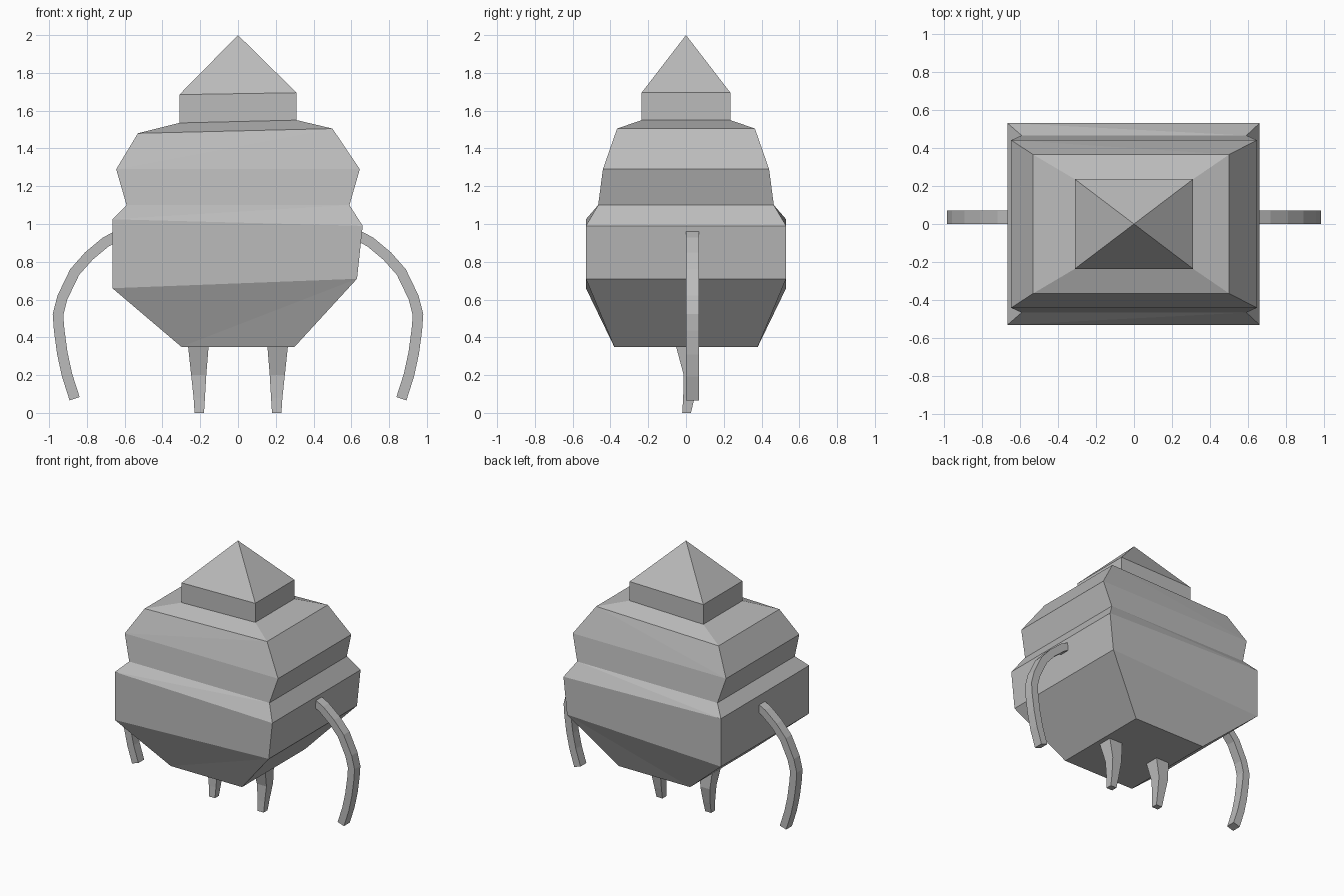
import bpy, bmesh
from mathutils import Vector

cube = bpy.data.objects.get("Cube")
if cube:
    bpy.data.objects.remove(cube, do_unlink=True)

GREY = (0.5, 0.5, 0.5, 1)
grey = bpy.data.materials.new("plain grey")
grey.use_nodes = True
grey.diffuse_color = GREY
grey.node_tree.nodes["Principled BSDF"].inputs["Base Color"].default_value = GREY


def loft(name, rings, apex=None):
    """Skin a stack of four-sided rings, closing the top with a cap or a point."""
    bm = bmesh.new()
    loops = [[bm.verts.new(p) for p in ring] for ring in rings]
    bm.faces.new(loops[0])
    for low, high in zip(loops, loops[1:]):
        for i in range(4):
            j = (i + 1) % 4
            # Fold the twisted front and back panels from low -x to high +x
            if i == 2:
                bm.faces.new((low[i], low[j], high[i]))
                bm.faces.new((low[j], high[j], high[i]))
            else:
                bm.faces.new((low[i], low[j], high[j]))
                bm.faces.new((low[i], high[j], high[i]))
    if apex:
        tip = bm.verts.new(apex)
        for i in range(4):
            bm.faces.new((loops[-1][i], loops[-1][(i + 1) % 4], tip))
    else:
        bm.faces.new(loops[-1])
    bmesh.ops.recalc_face_normals(bm, faces=bm.faces)
    mesh = bpy.data.meshes.new(name)
    bm.to_mesh(mesh)
    bm.free()
    mesh.materials.append(grey)
    obj = bpy.data.objects.new(name, mesh)
    bpy.context.collection.objects.link(obj)
    return obj


def slab(x0, z0, x1, z1, y):
    """Rectangular ring whose two ends may sit at different heights."""
    return [(x0, -y, z0), (x1, -y, z1), (x1, y, z1), (x0, y, z0)]


# Body: slightly crooked stacked tiers ending in a pyramid
tiers = [
    (-0.30, 0.35, 0.30, 0.35, 0.38),
    (-0.665, 0.66, 0.63, 0.71, 0.53),
    (-0.665, 1.025, 0.66, 0.99, 0.53),
    (-0.59, 1.10, 0.59, 1.10, 0.465),
    (-0.645, 1.29, 0.645, 1.29, 0.44),
    (-0.53, 1.48, 0.50, 1.505, 0.365),
    (-0.31, 1.535, 0.31, 1.55, 0.235),
    (-0.31, 1.685, 0.31, 1.695, 0.235),
]
loft("body", [slab(*t) for t in tiers], apex=(0, 0, 2))

# Arm centre line, from shoulder to tip, as (x, z)
arm_path = [Vector(p) for p in (
    (0.62, 0.947), (0.70, 0.905), (0.79, 0.83), (0.865, 0.745), (0.93, 0.61),
    (0.953, 0.52), (0.947, 0.44), (0.93, 0.315), (0.905, 0.2), (0.865, 0.075))]
# Leg sections as (x centre, y centre, z, half width x, half width y)
leg_sections = [
    (0.21, 0.0, 0.36, 0.055, 0.055), (0.208, 0.028, 0.2, 0.04, 0.04),
    (0.205, 0.015, 0.08, 0.03, 0.03), (0.205, 0.003, 0.0, 0.025, 0.023)]

for side, s in (("left", 1), ("right", -1)):
    arm = []
    for i, p in enumerate(arm_path):
        ahead = arm_path[min(i + 1, len(arm_path) - 1)]
        behind = arm_path[max(i - 1, 0)]
        d = (ahead - behind).normalized() * 0.028
        a, b = p + Vector((-d.y, d.x)), p - Vector((-d.y, d.x))
        arm.append([(s * a.x, 0, a.y), (s * b.x, 0, b.y),
                    (s * b.x, 0.07, b.y), (s * a.x, 0.07, a.y)])
    loft(side + "_arm", arm)

    loft(side + "_leg", [
        [(s * x + u * w, y + v * h, z)
         for u, v in ((-1, -1), (1, -1), (1, 1), (-1, 1))]
        for x, y, z, w, h in leg_sections])
